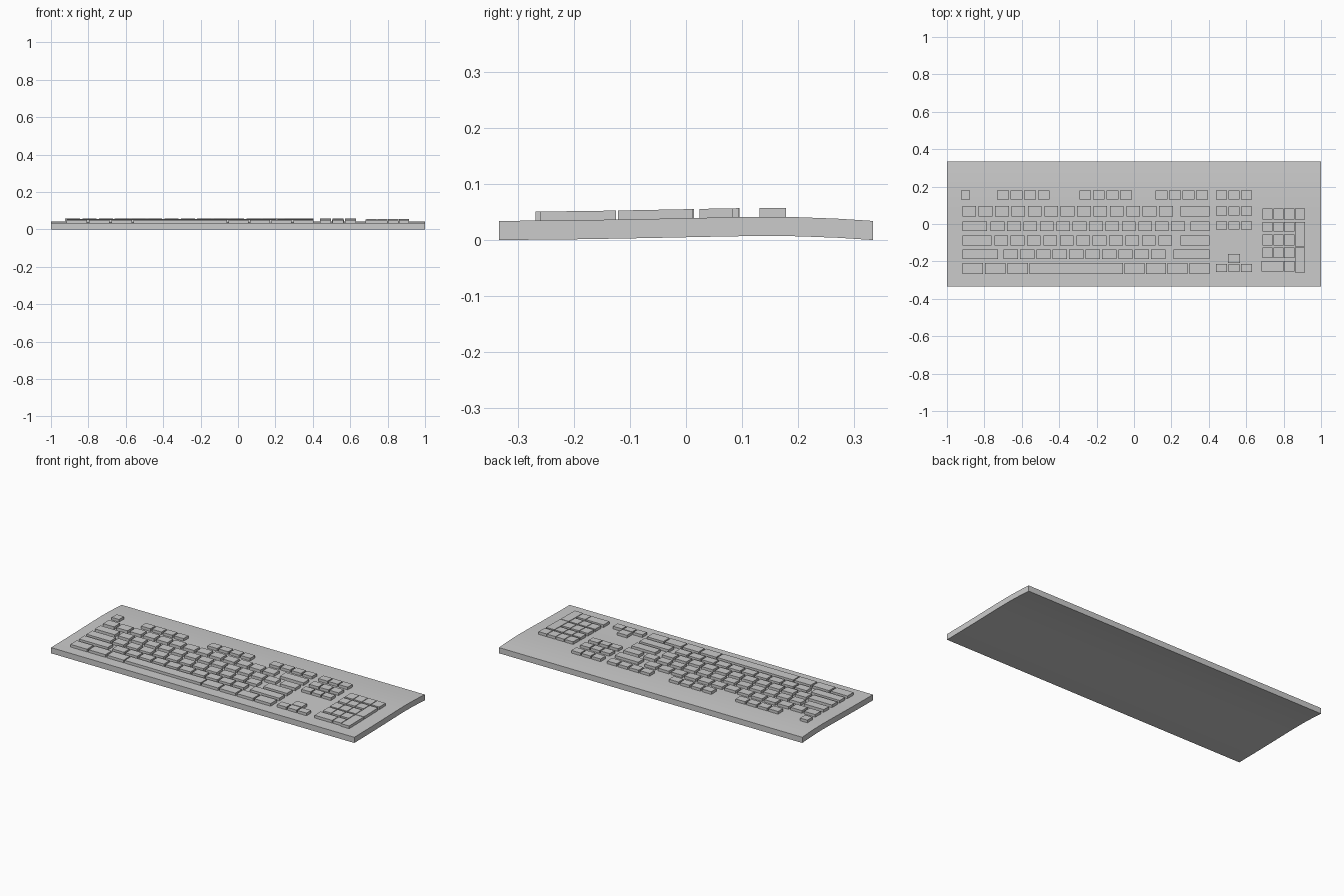
import bpy, bmesh

if "Cube" in bpy.data.objects:
    bpy.data.objects.remove(bpy.data.objects["Cube"])

THICK = 0.034      # slab thickness
KEY_H = 0.016      # key height above the slab
# Gentle arch of the underside: (y, z)
ARCH = [(-0.333, 0), (-0.27, 0.0005), (-0.2, 0.0012), (-0.12, 0.0025), (-0.05, 0.0038),
        (0.02, 0.0053), (0.08, 0.0065), (0.14, 0.0072), (0.2, 0.0066), (0.27, 0.004), (0.333, 0)]


def arch(y):
    for (y0, z0), (y1, z1) in zip(ARCH, ARCH[1:]):
        if y <= y1:
            return z0 + (z1 - z0) * (y - y0) / (y1 - y0)
    return 0.0


def finish(name, bm):
    bmesh.ops.recalc_face_normals(bm, faces=bm.faces)
    me = bpy.data.meshes.new(name)
    bm.to_mesh(me)
    bm.free()
    ob = bpy.data.objects.new(name, me)
    bpy.context.collection.objects.link(ob)
    return ob


def keys(name, boxes):
    """One object of keycaps; each box is (x0, x1, y0, y1)."""
    bm = bmesh.new()
    for x0, x1, y0, y1 in boxes:
        for v in bmesh.ops.create_cube(bm, size=1)['verts']:
            top = v.co.z > 0
            y = y1 if v.co.y > 0 else y0
            v.co.x = x1 if v.co.x > 0 else x0
            v.co.y = y
            v.co.z = THICK + arch(y) + (KEY_H if top else -0.002)
    return finish(name, bm)


def run(start, count, width, pitch, row):
    """A run of equal keys along x."""
    return [(start + i * pitch, start + i * pitch + width, *row) for i in range(count)]


# Arched slab
bm = bmesh.new()
outline = ARCH + [(y, z + THICK) for y, z in reversed(ARCH)]
face = bm.faces.new([bm.verts.new((-1, y, z)) for y, z in outline])
ext = bmesh.ops.extrude_face_region(bm, geom=[face])['geom']
bmesh.ops.translate(bm, vec=(2, 0, 0), verts=[v for v in ext if isinstance(v, bmesh.types.BMVert)])
case = finish("case", bm)
bpy.context.view_layer.objects.active = case
case.select_set(True)
bpy.ops.object.shade_smooth_by_angle()

# Row extents in y
F_ROW = (0.131, 0.178)
NUM = (0.041, 0.095)
TAB = (-0.037, 0.014)
CAPS = (-0.115, -0.062)
SHIFT = (-0.187, -0.136)
SPACE = (-0.268, -0.209)
L, R = -0.918, 0.403      # edges of the main block
W, P = 0.073, 0.0877      # letter key width and pitch

# Escape and function keys
keys("escape_key", [(-0.925, -0.877, *F_ROW)])
boxes = []
for x in (-0.732, -0.292, 0.115):
    boxes += run(x, 4, 0.063, 0.0725, F_ROW)
keys("function_keys", boxes)

# Main letter block
keys("number_row", run(L, 13, W, P, NUM) + [(0.249, R, *NUM)])
keys("upper_letter_row", [(L, -0.787, *TAB)] + run(-0.766, 12, W, P, TAB) + [(0.302, R, *TAB)])
keys("home_letter_row", [(L, -0.761, *CAPS)] + run(-0.747, 11, W, P, CAPS) + [(0.249, R, *CAPS)])
keys("lower_letter_row", [(L, -0.728, *SHIFT)] + run(-0.698, 10, W + 0.004, P, SHIFT)
     + [(0.211, R, *SHIFT)])
keys("modifier_keys", run(L, 3, 0.11, 0.121, SPACE) + run(-0.052, 4, 0.107, 0.116, SPACE))
keys("space_bar", [(-0.56, -0.059, *SPACE)])

# Navigation cluster and arrows
NX, NW, NP = 0.438, 0.06, 0.067
boxes = []
for row in (F_ROW, (0.045, 0.094), (-0.029, 0.014)):
    boxes += run(NX, 3, NW, NP, row)
keys("navigation_keys", boxes)
keys("arrow_keys", run(NX, 3, NW, NP, (-0.257, -0.214)) + [(0.502, 0.566, -0.209, -0.16)])

# Number pad with tall plus and enter keys
rows = [(0.024, 0.083), (-0.04, 0.012), (-0.115, -0.056), (-0.182, -0.125), (-0.254, -0.198)]
boxes = run(0.687, 4, 0.054, 0.058, rows[0])
for row in rows[1:4]:
    boxes += run(0.687, 3, 0.054, 0.058, row)
boxes += [(0.683, 0.799, *rows[4]), (0.803, 0.857, *rows[4]),
          (0.861, 0.915, -0.121, 0.012), (0.861, 0.915, -0.26, -0.125)]
keys("number_pad", boxes)
